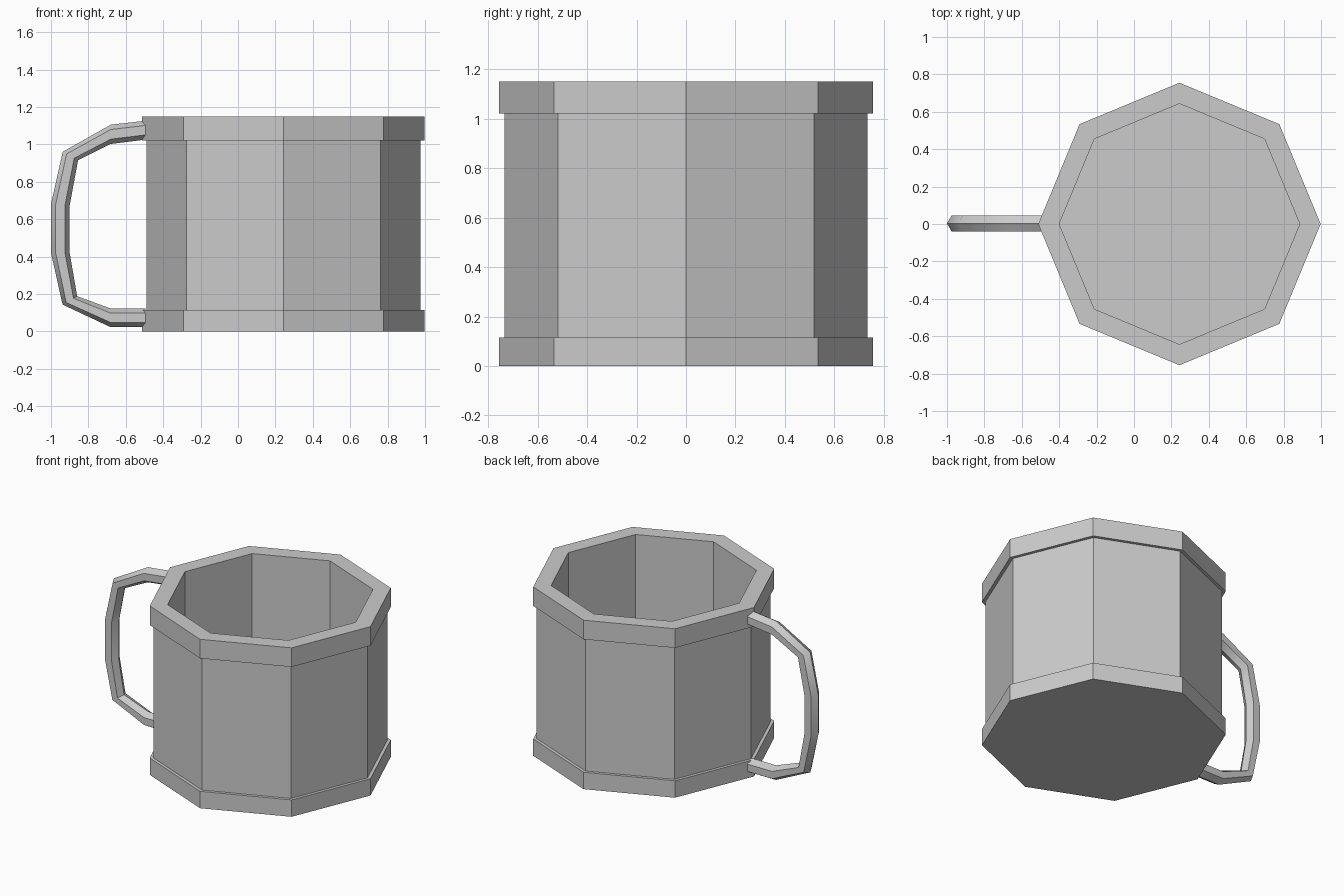
import bpy, bmesh, math

if "Cube" in bpy.data.objects:
    bpy.data.objects.remove(bpy.data.objects["Cube"])

CX = 0.243  # axis of the cup; the handle fills the rest of the width


def make_object(name, bm, smooth=False):
    bmesh.ops.recalc_face_normals(bm, faces=bm.faces)
    mesh = bpy.data.meshes.new(name)
    bm.to_mesh(mesh)
    bm.free()
    for p in mesh.polygons:
        p.use_smooth = smooth
    ob = bpy.data.objects.new(name, mesh)
    bpy.context.collection.objects.link(ob)
    return ob


def skin(bm, rings):
    # Join successive vertex rings with quads and cap both ends
    loops = [[bm.verts.new(co) for co in ring] for ring in rings]
    n = len(loops[0])
    for a, b in zip(loops, loops[1:]):
        for i in range(n):
            j = (i + 1) % n
            bm.faces.new((a[i], a[j], b[j], b[i]))
    bm.faces.new(loops[0])
    bm.faces.new(loops[-1])


def octagon(r, z):
    return [(CX + r * math.cos(i * math.pi / 4), r * math.sin(i * math.pi / 4), z)
            for i in range(8)]


# Cup: outer foot band, wall, rim band, then down the inside to the floor
profile = [(0.755, 0), (0.755, 0.115), (0.733, 0.115), (0.733, 1.02),
           (0.755, 1.02), (0.755, 1.15), (0.643, 1.15), (0.643, 0.115)]
bm = bmesh.new()
skin(bm, [octagon(r, z) for r, z in profile])
make_object("cup", bm)

# Handle: hexagonal bar, given as outer and inner (x, z) points at each bend
outer = [(-0.495, 1.126), (-0.68, 1.105), (-0.937, 0.96), (-1.0, 0.68),
         (-1.0, 0.42), (-0.938, 0.143), (-0.68, 0.022), (-0.495, 0.022)]
inner = [(-0.495, 1.025), (-0.68, 1.002), (-0.855, 0.915), (-0.9, 0.673),
         (-0.9, 0.42), (-0.86, 0.188), (-0.68, 0.122), (-0.495, 0.122)]
rings = []
for (xo, zo), (xi, zi) in zip(outer, inner):
    ring = []
    for k in range(6):
        t = (1 + math.cos(k * math.pi / 3)) / 2
        ring.append((xi + (xo - xi) * t, 0.003 + 0.043 * math.sin(k * math.pi / 3) / 0.866,
                     zi + (zo - zi) * t))
    rings.append(ring)
bm = bmesh.new()
skin(bm, rings)
handle = make_object("handle", bm)
bpy.context.view_layer.objects.active = handle
handle.select_set(True)
bpy.ops.object.shade_smooth_by_angle(angle=math.radians(50))
